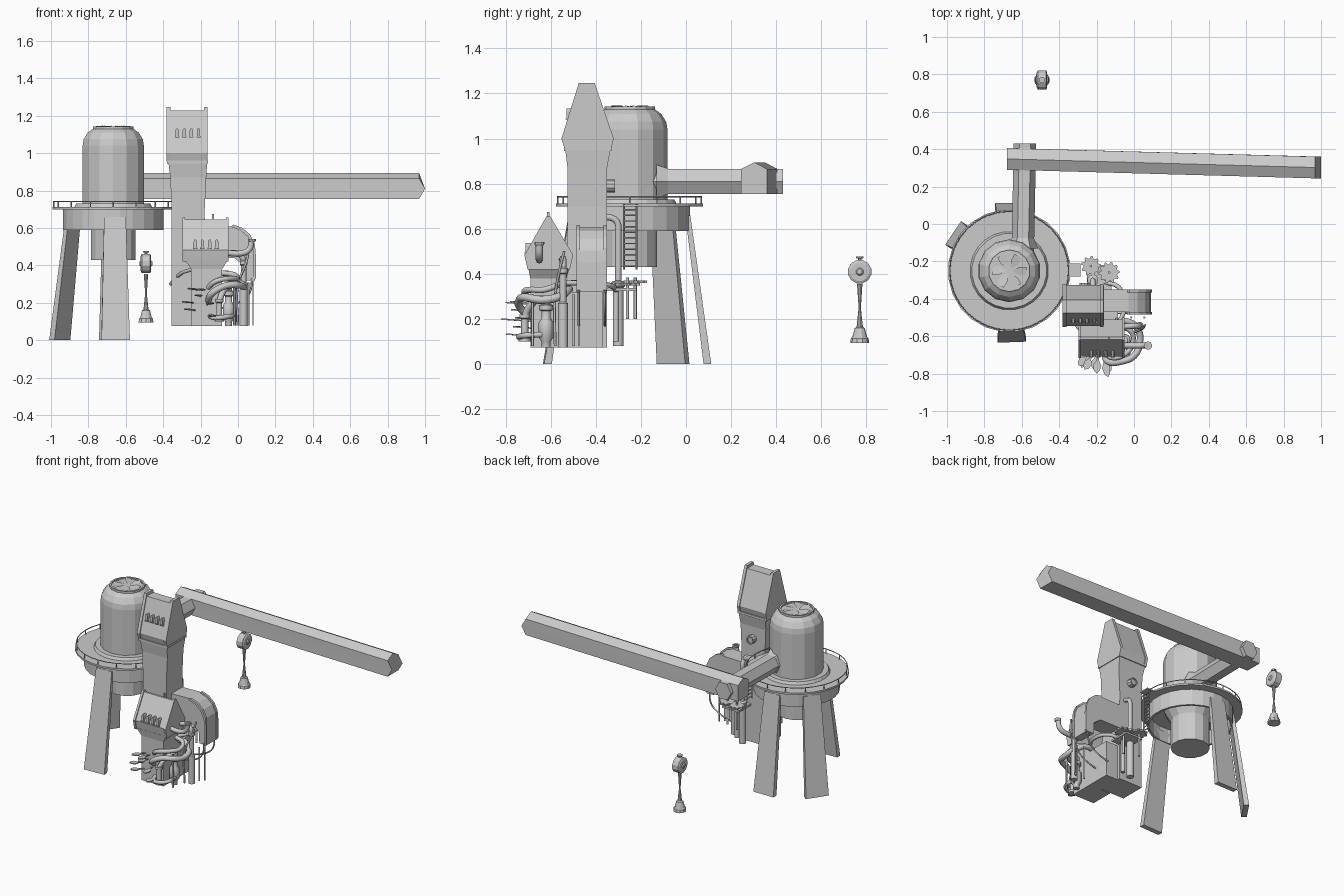
import bpy, bmesh, math
from mathutils import Vector, Matrix

if "Cube" in bpy.data.objects:
    bpy.data.objects.remove(bpy.data.objects["Cube"])
C = Vector((-0.667, -0.25, 0))   # water tower axis


def mesh(name, verts, faces, smooth=False):
    me = bpy.data.meshes.new(name)
    me.from_pydata([tuple(v) for v in verts], [], faces)
    bm = bmesh.new()
    bm.from_mesh(me)
    bmesh.ops.remove_doubles(bm, verts=bm.verts, dist=1e-5)
    bmesh.ops.recalc_face_normals(bm, faces=bm.faces)
    bm.to_mesh(me)
    bm.free()
    ob = bpy.data.objects.new(name, me)
    bpy.context.collection.objects.link(ob)
    if smooth:
        bpy.ops.object.select_all(action='DESELECT')
        ob.select_set(True)
        bpy.context.view_layer.objects.active = ob
        bpy.ops.object.shade_smooth_by_angle(angle=math.radians(40))
    return ob


def loft(name, rings, caps=True, closed=False, smooth=False):
    n, m = len(rings[0]), len(rings)
    f = []
    for i in range(m if closed else m - 1):
        for j in range(n):
            a, b, k = i * n, (i + 1) % m * n, (j + 1) % n
            f.append((a + j, a + k, b + k, b + j))
    if caps and not closed:
        f += [tuple(range(n)), tuple(range((m - 1) * n, m * n))]
    return mesh(name, [v for r in rings for v in r], f, smooth)


def lathe(name, prof, c, n=12, axis='Z', closed=False, smooth=False):
    rot = {'Z': Matrix(), 'X': Matrix.Rotation(math.pi / 2, 4, 'Y'),
           'Y': Matrix.Rotation(-math.pi / 2, 4, 'X')}[axis]
    rings = [[Vector(c) + rot @ Vector((r * math.cos(t), r * math.sin(t), z))
              for t in (math.tau * (j + .5) / n for j in range(n))] for r, z in prof]
    return loft(name, rings, closed=closed, smooth=smooth)


def rects(name, secs):   # stacked rectangles: z, x0, x1, y0, y1
    return loft(name, [[(a, c, z), (b, c, z), (b, d, z), (a, d, z)] for z, a, b, c, d in secs])


def box(name, x0, x1, y0, y1, z0, z1):
    return rects(name, [(z0, x0, x1, y0, y1), (z1, x0, x1, y0, y1)])


def slab(name, pts, put, a, b):   # flat outline extruded between a and b
    return loft(name, [[put(u, v, w) for u, v in pts] for w in (a, b)])


def pipe(name, pts, r, cyclic=False, curved=True):
    cu = bpy.data.curves.new(name, 'CURVE')
    cu.dimensions, cu.bevel_depth, cu.bevel_resolution = '3D', r, 2
    cu.use_fill_caps, cu.resolution_u = True, 4
    s = cu.splines.new('BEZIER' if curved else 'POLY')
    p = s.bezier_points if curved else s.points
    p.add(len(pts) - 1)
    for q, co in zip(p, pts):
        q.co = co if curved else (*co, 1)
        if curved:
            q.handle_left_type = q.handle_right_type = 'AUTO'
    s.use_cyclic_u = cyclic
    ob = bpy.data.objects.new(name, cu)
    bpy.context.collection.objects.link(ob)
    return ob


def polar(r, t, z):
    return C + Vector((r * math.cos(t), r * math.sin(t), z))


# Water tower: tank, lid and hollow platform drum
lathe("tank", [(.122, .43), (.122, .62), (.168, .70), (.168, 1.04), (.162, 1.075), (.14, 1.11),
               (.112, 1.13), (.112, 1.143), (.1, 1.143), (.1, 1.135)], C, 14)
lathe("platform", [(.11, .69), (.255, .69), (.255, .59), (.27, .59), (.27, .70), (.328, .70),
                   (.328, .712), (.21, .712), (.2, .73), (.11, .73)], C, 24, closed=True)
# Lid fan blades
for i in range(6):
    t = i * math.tau / 6
    mesh("fan_blade", [polar(r, t + a, z) for r, a, z in
         [(.015, 0, 1.138), (.06, -.45, 1.138), (.092, -.2, 1.14), (.095, .2, 1.145), (.06, .35, 1.147)]],
         [(0, 1, 2, 3, 4)])
# Railing
pipe("handrail", [polar(.318, i * math.tau / 32, .742) for i in range(32)], .003, True, False)
for i in range(16):
    t = i * math.tau / 16
    pipe("rail_post", [polar(.318, t, .705), polar(.318, t, .745)], .003, curved=False)
# Three splayed slab legs
for deg in (-88, 90, 146):
    t = math.radians(deg)
    tan = Vector((-math.sin(t), math.cos(t), 0))
    rings = []
    for r, z, w, d in ((.345 if deg > 0 else .365, 0, .076, .017), (.258, .66, .058, .011)):
        rings.append([polar(r + s * d, t, z) + tan * w * k for s, k in ((-1, -1), (1, -1), (1, 1), (-1, 1))])
    loft("tower_leg", rings)

# Enclosed bridges: hexagonal spur from the tank, long ridged run to the right
hexa = [(-.06, .81), (-.03, .865), (.03, .865), (.06, .81), (.03, .755), (-.03, .755)]
loft("spur_bridge", [[(x + u, y, z) for u, z in hexa] for x, y in ((-.595, -.15), (-.583, .43))])
loft("spur_collar", [[(-.595 + u * k, y, .81 + (z - .81) * k) for u, z in hexa] for y, k in ((-.13, 1.35), (-.075, 1))])
house = [(-.058, .755), (.058, .755), (.058, .81), (.058, .865), (0, .895), (-.058, .865), (-.058, .81)]
loft("long_bridge", [[(x + (.032 if x > 0 and z == .81 else 0), y + v, z) for v, z in house]
                     for x, y in ((-.68, .348), (.968, .302))])

# Tall house
rects("tall_house", [(.075, -.355, -.175, -.525, -.35), (.7, -.355, -.178, -.525, -.35),
                     (.87, -.362, -.17, -.525, -.35), (.95, -.372, -.165, -.535, -.335)])
rects("tall_house_ledge", [(.945, -.38, -.16, -.54, -.33), (.96, -.38, -.16, -.54, -.33)])
rects("tall_roof", [(.955, -.365, -.175, -.533, -.337), (1.0, -.365, -.175, -.545, -.325),
                    (1.228, -.365, -.175, -.475, -.405)])
for x in (-.382, -.182):
    rects("tall_gable", [(.955, x, x + .02, -.538, -.332), (1.0, x, x + .02, -.552, -.32),
                         (1.247, x, x + .02, -.475, -.405)])
lathe("round_port", [(.028, 0), (.028, .035), (.021, .035), (.021, .028)], (-.265, -.35, .79), 10, 'Y')

# Small house
rects("small_house", [(.075, -.25, -.085, -.69, -.53), (.38, -.25, -.085, -.69, -.53),
                      (.43, -.285, -.055, -.7, -.515)])
rects("small_roof", [(.42, -.285, -.06, -.697, -.52), (.483, -.285, -.06, -.708, -.51),
                     (.645, -.285, -.06, -.617, -.603)])
for x in (-.298, -.065):
    rects("small_gable", [(.42, x, x + .015, -.702, -.515), (.483, x, x + .015, -.716, -.5),
                          (.655, x, x + .015, -.619, -.601)])
box("roof_stub", -.138, -.128, -.615, -.605, .64, .675)

# Arched dormer windows
arch = [(-.009, 0), (.009, 0), (.009, .03)] + [(.009 * math.cos(a), .03 + .014 * math.sin(a))
        for a in (.6, 1.2, 1.94, 2.54)] + [(-.009, .03)]
for x0, z, y0, y1 in ((-.325, 1.09, -.53, -.46), (-.228, .495, -.712, -.65)):
    for i in range(4):
        x = x0 + i * .038
        slab("dormer_arch", arch, lambda u, v, w: (x + u, w, z + v), y0, y1)
        box("dormer_sill", x - .012, x + .012, y0 - .003, y1, z - .006, z)

# Curved hood on the right flank, its ribs and struts
hood = [(-.18, .605), (-.03, .608), (.02, .59), (.06, .555), (.085, .505), (.09, .45), (.09, .32),
        (.035, .32), (.03, .4), (-.02, .44), (-.18, .44)]
slab("hood", hood, lambda u, v, w: (u, w, v), -.47, -.35)
for y in (-.485, -.365):
    rib = [(u, v) for u, v in hood[1:7]] + [(u - .012, v - .012) for u, v in hood[6:0:-1]]
    slab("hood_rib", [(u + .005, v + .01) for u, v in rib], lambda u, v, w: (u, w, v), y, y + .015)
box("rear_base", -.18, -.085, -.53, -.37, .075, .32)
box("hood_stick", .077, .083, -.478, -.472, .08, .34)
for y in (-.475, -.36):
    pipe("hood_strut", [(.075, y, .33), (.06, y, .25), (0, y, .2), (-.09, y, .17)], .005)

# Pipework around the small house
pipe("horn_pipe", [(-.08, -.65, .47), (.02, -.65, .465), (.06, -.65, .485), (.073, -.65, .535)], .016)
lathe("horn_mouth", [(.017, 0), (.022, .008), (.022, .016), (.014, .016), (.014, .008)], (.075, -.65, .525), 10)
pipe("stack_elbow", [(-.07, -.55, .46), (0, -.545, .465), (.025, -.545, .44), (.03, -.545, .38)], .015)


def column(name, x, y, prof):
    lathe(name, prof, (x, y, 0), 10, smooth=True)


column("stack_pipe", .03, -.545, [(.022, .075), (.022, .27), (.015, .275), (.015, .4), (.021, .405),
                                  (.021, .425), (.015, .43)])
column("bulb_pipe", -.05, -.62, [(.02, .075), (.02, .1), (.033, .12), (.033, .185), (.02, .205), (.02, .235),
                                 (.031, .24), (.031, .262), (.02, .265), (.02, .3)])
column("front_pipe", -.1, -.715, [(.027, .1), (.027, .115), (.016, .12), (.016, .2), (.024, .205), (.024, .22)])
pipe("main_loop", [(-.16, -.68, .21), (-.14, -.735, .25), (-.07, -.735, .29), (0, -.705, .295),
                   (.03, -.64, .285), (.02, -.56, .3), (-.04, -.52, .33), (-.1, -.52, .33)], .018)
pipe("upper_loop", [(-.16, -.68, .28), (-.12, -.715, .315), (-.04, -.69, .33), (-.005, -.63, .33),
                    (-.02, -.57, .35), (-.09, -.55, .36)], .014)
pipe("lower_loop", [(-.1, -.715, .21), (-.08, -.69, .26), (-.05, -.64, .29), (-.05, -.62, .27)], .016)
pipe("ground_loop", [(-.15, -.68, .13), (-.13, -.73, .12), (-.06, -.73, .125), (-.03, -.68, .13), (-.05, -.6, .13)], .013)
pipe("riser", [(.0, -.58, .08), (.0, -.58, .3), (.045, -.56, .42), (.06, -.54, .5)], .006)
for x, y in ((-.02, -.68), (.055, -.5), (-.015, -.5)):
    pipe("thin_pipe", [(x, y, .08), (x, y, .31)], .006, curved=False)

# Leaf-shaped fins on the front
for x, z, ang, ln in ((-.22, .27, -.45, .09), (-.19, .265, -.1, .1), (-.165, .19, .2, .12), (-.23, .16, -.6, .085),
                      (-.2, .235, -.2, .08), (-.15, .125, .15, .1), (-.24, .2, -.7, .08)):
    out = Vector((math.sin(ang), -math.cos(ang), .08))
    side = Vector((math.cos(ang), math.sin(ang), 0))
    base = Vector((x, -.69, z))
    leaf = [(0, .003), (.35, .006), (.6, .022), (.85, .016), (1, 0), (.85, -.016), (.6, -.022), (.35, -.006), (0, -.003)]
    slab("leaf_fin", leaf, lambda u, v, w: base + out * u * ln * 1.1 + side * v + Vector((0, 0, w)), -.003, .003)

# Rear machinery: gears, shafts, tall pipe
for x, y, z, r, n in ((-.23, -.225, .365, .053, 9), (-.133, -.26, .355, .057, 10)):
    pts = [(r * (1 if k % 4 < 2 else .78) * math.cos(a), r * (1 if k % 4 < 2 else .78) * math.sin(a))
           for k, a in ((k, math.tau * k / (4 * n)) for k in range(4 * n))]
    slab("gear", pts, lambda u, v, w: (x + u, y + v, z + w), -.006, .006)
    column("gear_shaft", x, y, [(.007, .2), (.007, .385)])
box("gear_bracket", -.25, -.12, -.36, -.22, .325, .338)
column("rear_pipe", -.22, -.3, [(.024, .08), (.024, .34), (.03, .345), (.03, .365), (.014, .37), (.014, .6)])
pipe("rear_elbow", [(-.22, -.3, .58), (-.22, -.305, .63), (-.22, -.335, .65), (-.22, -.37, .65)], .014)
column("rear_pipe_small", -.17, -.31, [(.014, .1), (.014, .34)])
pipe("rear_link", [(-.16, -.31, .33), (-.08, -.34, .35), (-.05, -.45, .36), (-.09, -.54, .36)], .012)
pipe("side_link", [(-.36, -.45, .3), (-.3, -.55, .36), (-.24, -.6, .38)], .01)

# Ladder and its landing
for y in (-.275, -.22):
    pipe("ladder_rail", [(-.31, y, .42), (-.31, y, .71)], .004, curved=False)
for i in range(11):
    pipe("ladder_rung", [(-.31, -.275, .435 + i * .025), (-.31, -.22, .435 + i * .025)], .003, curved=False)
box("ladder_landing", -.36, -.285, -.28, -.21, .7, .708)

# Free-standing signal lamp
L = Vector((-.492, .77, 0))
lathe("lamp_stand", [(.042, .095), (.039, .115), (.033, .12), (.022, .16), (.014, .165), (.005, .25), (.012, .355)], L, 10)
lathe("lamp_drum", [(.042, -.028), (.053, -.022), (.053, .022), (.042, .028)], L + Vector((0, 0, .41)), 12, 'X')
lathe("lamp_hub", [(.012, -.034), (.02, -.026), (.02, .026), (.012, .034)], L + Vector((0, 0, .41)), 8, 'X')
lathe("lamp_cap", [(.008, .455), (.008, .468), (.018, .47), (.018, .478)], L, 8)
